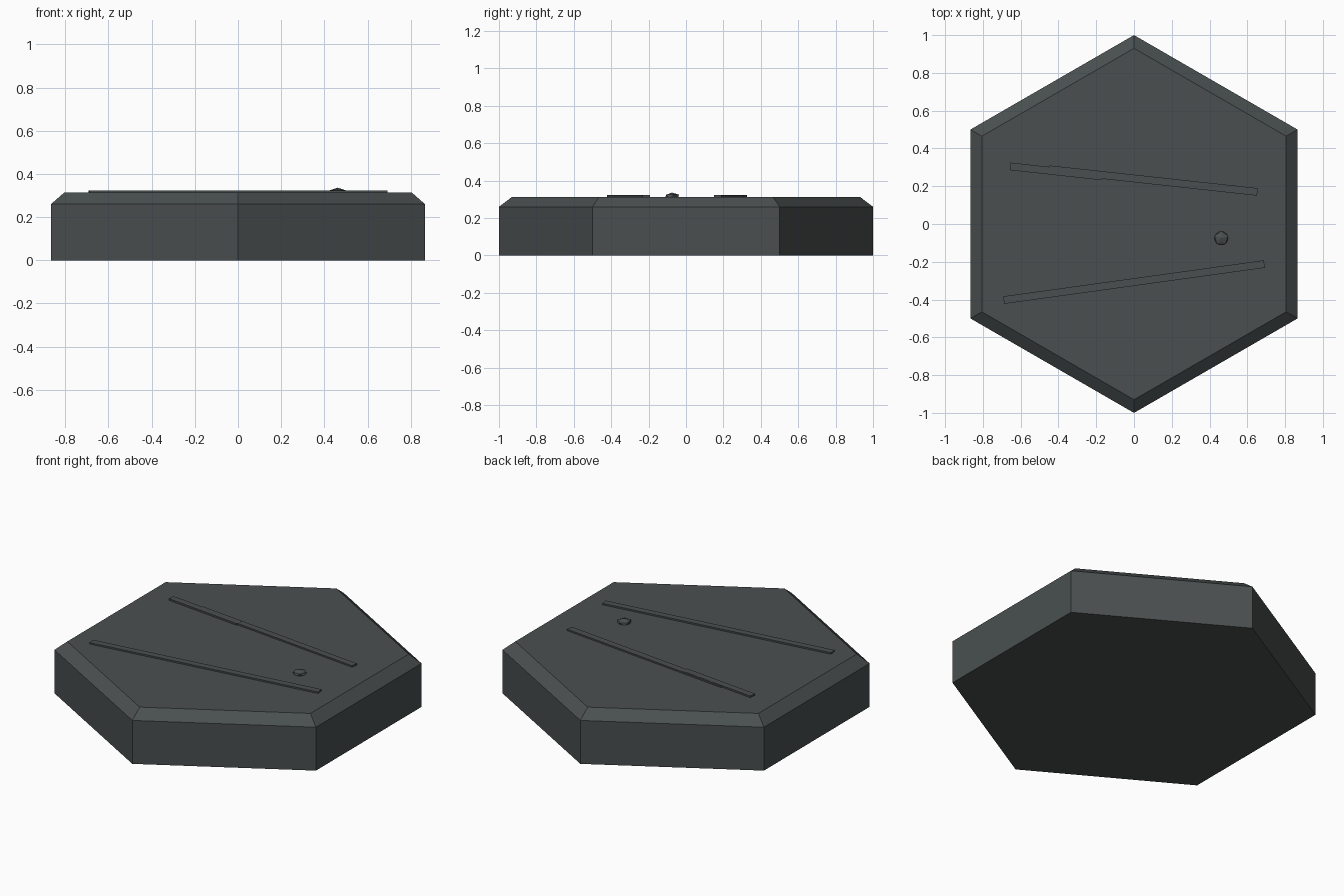
import bpy
import math

cube = bpy.data.objects.get("Cube")
if cube:
    bpy.data.objects.remove(cube, do_unlink=True)

# One dark slate colour for everything
slate = bpy.data.materials.new("dark slate")
slate.use_nodes = True
colour = (0.068, 0.078, 0.078, 1)
slate.diffuse_color = colour
slate.node_tree.nodes["Principled BSDF"].inputs["Base Color"].default_value = colour


def make(name, verts, faces):
    mesh = bpy.data.meshes.new(name)
    mesh.from_pydata(verts, [], faces)
    mesh.materials.append(slate)
    obj = bpy.data.objects.new(name, mesh)
    bpy.context.collection.objects.link(obj)
    return obj


def strip(name, start, end, top, width=0.04):
    """Thin raised bar between two points on the tile top."""
    dx, dy = end[0] - start[0], end[1] - start[1]
    bpy.ops.mesh.primitive_cube_add(
        size=1,
        location=((start[0] + end[0]) / 2, (start[1] + end[1]) / 2, (top + 0.3) / 2),
        rotation=(0, 0, math.atan2(dy, dx)))
    obj = bpy.context.object
    obj.name = name
    obj.scale = (math.hypot(dx, dy), width, top - 0.3)
    obj.data.materials.append(slate)


# Hexagonal tile with chamfered upper rim
rings = [(1, 0), (1, 0.26), (0.93, 0.313)]
verts = [(r * math.sin(i * math.pi / 3), r * math.cos(i * math.pi / 3), z)
         for r, z in rings for i in range(6)]
faces = [tuple(range(6)), tuple(reversed(range(12, 18)))]
for k in (0, 6):
    for i in range(6):
        j = (i + 1) % 6
        faces.append((k + i, k + 6 + i, k + 6 + j, k + j))
make("hexagon_tile", verts, faces)

# Raised seams across the top
strip("front_seam", (-0.69, -0.403), (0.69, -0.212), 0.322)
strip("back_seam_long", (-0.45, 0.29), (0.653, 0.17), 0.322)
strip("back_seam_short", (-0.655, 0.305), (-0.17, 0.252), 0.323)

# Small faceted pebble
bpy.ops.mesh.primitive_ico_sphere_add(
    subdivisions=1, radius=0.042, location=(0.462, -0.075, 0.315), rotation=(0, 0, 0.3))
pebble = bpy.context.object
pebble.name = "pebble"
pebble.scale.z = 0.5
pebble.data.materials.append(slate)
